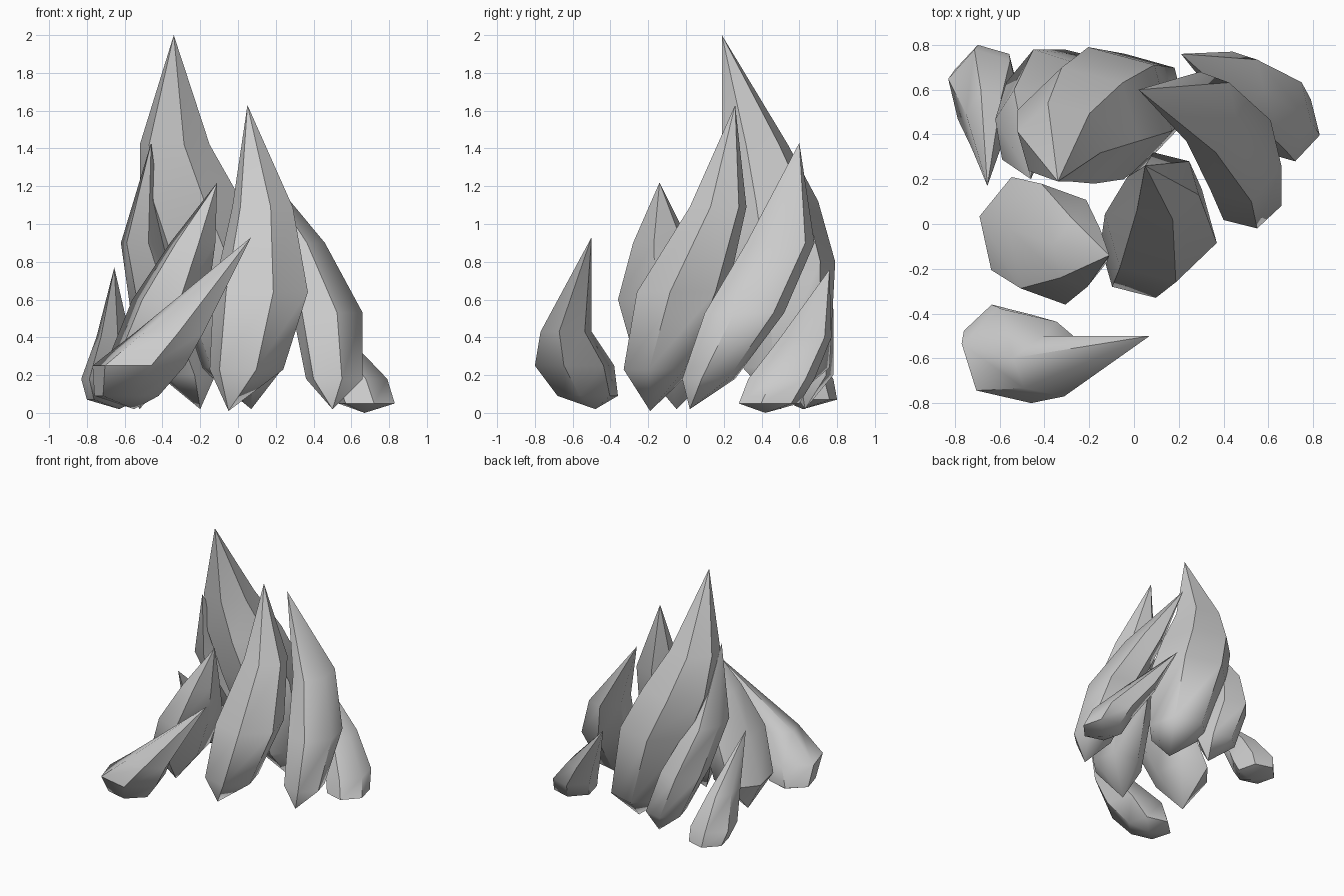
import bpy, bmesh, math

if "Cube" in bpy.data.objects:
    bpy.data.objects.remove(bpy.data.objects["Cube"])

SIDES = 6
PHASE = math.radians(15)


def flame(name, base, rings, tip):
    """Faceted tongue: base point, six-sided rings (z, x0, x1, y0, y1), sharp tip."""
    bm = bmesh.new()
    loops = []
    for z, x0, x1, y0, y1 in rings:
        cx, cy = (x0 + x1) / 2, (y0 + y1) / 2
        # dividing by cos(PHASE) makes the hexagon fill its given extents
        rx, ry = ((x1 - x0) / 2 / math.cos(PHASE), (y1 - y0) / 2 / math.cos(PHASE))
        angles = [i * math.tau / SIDES - PHASE for i in range(SIDES)]
        loops.append([bm.verts.new((cx + rx * math.cos(a), cy + ry * math.sin(a), z))
                      for a in angles])
    low, top = bm.verts.new(base), bm.verts.new(tip)
    for i in range(SIDES):
        j = (i + 1) % SIDES
        bm.faces.new((low, loops[0][j], loops[0][i]))
        for a, b in zip(loops, loops[1:]):
            bm.faces.new((a[i], a[j], b[j], b[i]))
        bm.faces.new((loops[-1][i], loops[-1][j], top))
    bmesh.ops.recalc_face_normals(bm, faces=bm.faces)
    mesh = bpy.data.meshes.new(name)
    bm.to_mesh(mesh)
    bm.free()
    obj = bpy.data.objects.new(name, mesh)
    bpy.context.collection.objects.link(obj)
    bpy.ops.object.select_all(action='DESELECT')
    obj.select_set(True)
    bpy.context.view_layer.objects.active = obj
    bpy.ops.object.shade_smooth_by_angle(angle=math.radians(48))


# Tall central tongues
flame("tallest_flame", (.07, .5, .02),
      [(.24, -.2, .24, .3, .76), (.8, -.42, .17, .2, .79),
       (1.12, -.52, .02, .18, .7), (1.42, -.52, -.15, .19, .54)], (-.34, .19, 2))
flame("front_flame", (-.05, -.19, .01),
      [(.23, -.15, .24, -.33, .04), (.64, -.13, .37, -.26, .22),
       (1.09, -.03, .29, .02, .32)], (.05, .26, 1.63))
flame("back_left_flame", (-.2, .63, .02),
      [(.2, -.42, -.12, .5, .78), (.55, -.57, -.24, .38, .78),
       (.9, -.62, -.39, .24, .6)], (-.46, .2, 1.43))
flame("right_flame", (.5, .02, .02),
      [(.18, .36, .66, -.02, .26), (.53, .29, .66, .1, .52),
       (.9, .2, .46, .32, .68)], (.02, .6, 1.43))
flame("left_flame", (-.52, -.05, .02),
      [(.28, -.69, -.3, -.27, .21), (.6, -.56, -.16, -.36, .18),
       (.9, -.36, -.12, -.28, .02)], (-.11, -.14, 1.22))

# Small outer tongues
flame("front_left_small_flame", (-.55, -.48, .02),
      [(.09, -.76, -.42, -.68, -.36), (.25, -.77, -.28, -.8, -.38),
       (.43, -.54, -.18, -.77, -.5)], (.07, -.5, .93))
flame("back_left_small_flame", (-.63, .62, .02),
      [(.07, -.8, -.52, .5, .8), (.18, -.83, -.51, .42, .78),
       (.4, -.75, -.57, .3, .6)], (-.655, .17, .77))
flame("back_right_small_flame", (.67, .42, 0),
      [(.05, .53, .83, .28, .6), (.18, .48, .79, .33, .68),
       (.4, .36, .58, .5, .77)], (.21, .76, .76))
